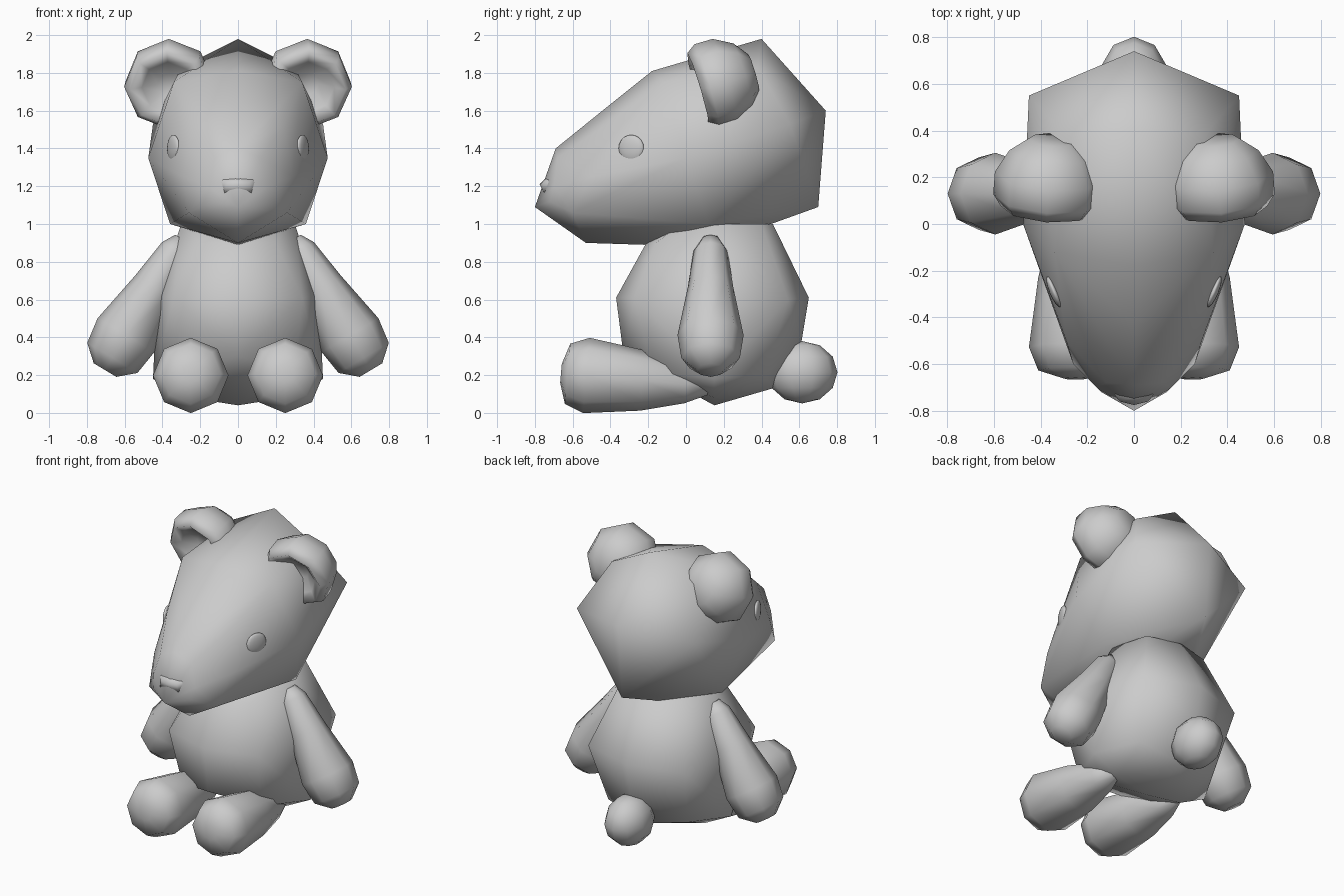
import bpy, bmesh
from mathutils import Vector, Matrix

if "Cube" in bpy.data.objects:
    bpy.data.objects.remove(bpy.data.objects["Cube"])

GREY = (0.6, 0.6, 0.6, 1)
plush = bpy.data.materials.new("plush_grey")
plush.use_nodes = True
plush.diffuse_color = GREY
plush.node_tree.nodes["Principled BSDF"].inputs["Base Color"].default_value = GREY


def finish(bm, name):
    """Turn a bmesh into a smooth shaded, coloured object."""
    bmesh.ops.recalc_face_normals(bm, faces=bm.faces)
    for face in bm.faces:
        face.smooth = True
    mesh = bpy.data.meshes.new(name)
    bm.to_mesh(mesh)
    bm.free()
    mesh.materials.append(plush)
    obj = bpy.data.objects.new(name, mesh)
    bpy.context.scene.collection.objects.link(obj)
    return obj


def mirrored_hull(name, points):
    """Closed faceted form around points mirrored across x."""
    bm = bmesh.new()
    for x, y, z in points:
        bm.verts.new((x, y, z))
        if x:
            bm.verts.new((-x, y, z))
    bmesh.ops.convex_hull(bm, input=bm.verts[:])
    unused = [v for v in bm.verts if not v.link_faces]
    bmesh.ops.delete(bm, geom=unused, context='VERTS')
    return finish(bm, name)


def turned(name, start, end, profile, sides=8):
    """Revolve (distance, radius) pairs around the line from start to end."""
    start, end = Vector(start), Vector(end)
    turn = (end - start).to_track_quat('Z', 'Y').to_matrix().to_4x4()
    bm = bmesh.new()
    rings = []
    for distance, radius in profile:
        place = Matrix.Translation(start) @ turn @ Matrix.Translation((0, 0, distance))
        rings.append(bmesh.ops.create_circle(bm, segments=sides, radius=radius, matrix=place)["verts"])
    for low, high in zip(rings, rings[1:]):
        for i in range(sides):
            j = (i + 1) % sides
            bm.faces.new((low[i], low[j], high[j], high[i]))
    bm.faces.new(rings[0])
    bm.faces.new(rings[-1])
    return finish(bm, name)


def ball(name, centre, radii, segments, rings, yaw=0):
    bm = bmesh.new()
    place = Matrix.Translation(centre) @ Matrix.Rotation(yaw, 4, 'Z') @ Matrix.Diagonal((*radii, 1))
    bmesh.ops.create_uvsphere(bm, u_segments=segments, v_segments=rings, radius=1, matrix=place)
    return finish(bm, name)


# Head: long snout, broad cheeks and an angular back tapering to the neck
mirrored_hull("head", [
    (0, -.8, 1.09), (.14, -.72, 1.12), (.16, -.7, 1.2), (.12, -.68, 1.35), (0, -.69, 1.4),
    (0, -.53, .9), (.26, -.6, 1.06), (.29, -.5, 1.25), (.24, -.43, 1.52), (0, -.43, 1.61),
    (0, -.22, .89), (.36, .12, 1), (.475, 0, 1.35), (.34, -.12, 1.75), (0, -.18, 1.81),
    (.1, .45, 1), (.45, .55, 1.53), (.3, .38, 1.83), (0, .4, 1.98),
    (0, .7, 1.09), (0, .74, 1.6)])

# Nose: wide, flat topped
mirrored_hull("nose", [
    (0, -.775, 1.21), (0, -.74, 1.245), (.1, -.69, 1.255), (.135, -.67, 1.22),
    (.06, -.76, 1.22), (.07, -.75, 1.165), (.11, -.7, 1.17), (0, -.76, 1.18), (.08, -.6, 1.2)])

# Body: pear shape with a rounded seat
mirrored_hull("body", [
    (0, -.1, .98), (.2, -.05, .98), (.3, .15, 1), (.23, .4, 1), (0, .46, 1),
    (0, -.21, .9), (.2, -.16, .9),
    (0, -.37, .61), (.34, -.27, .61), (.43, .14, .62), (.37, .54, .6), (0, .65, .61),
    (0, -.33, .3), (.3, -.18, .22), (.45, .15, .18), (.3, .42, .2), (0, .61, .37),
    (0, .15, .04), (.25, .15, .08), (0, .46, .13)])

for side, label in ((1, "left"), (-1, "right")):
    # Limbs
    turned(label + "_arm", (.3 * side, .13, .9), (.69 * side, .13, .25),
           [(-.02, .05), (.05, .09), (.27, .12), (.57, .175), (.71, .155), (.785, .07)])
    turned(label + "_leg", (.25 * side, .12, .14), (.25 * side, -.66, .21),
           [(0, .045), (.12, .1), (.35, .16), (.65, .2), (.75, .16), (.785, .05)])
    # Ear: rounded back, thick rim and hollow front
    turned(label + "_ear", (.35 * side, .36, 1.8), (.37 * side, .09, 1.72),
           [(0, .1), (.06, .18), (.16, .235), (.26, .235), (.31, .2), (.27, .14), (.21, .06)])
    # Eye: set almost flush into the cheek
    ball(label + "_eye", (.342 * side, -.29, 1.4), (.02, .073, .072), 16, 10, -.4 * side)

# Tail
ball("tail", (0, .615, .215), (.15, .187, .165), 10, 6)
